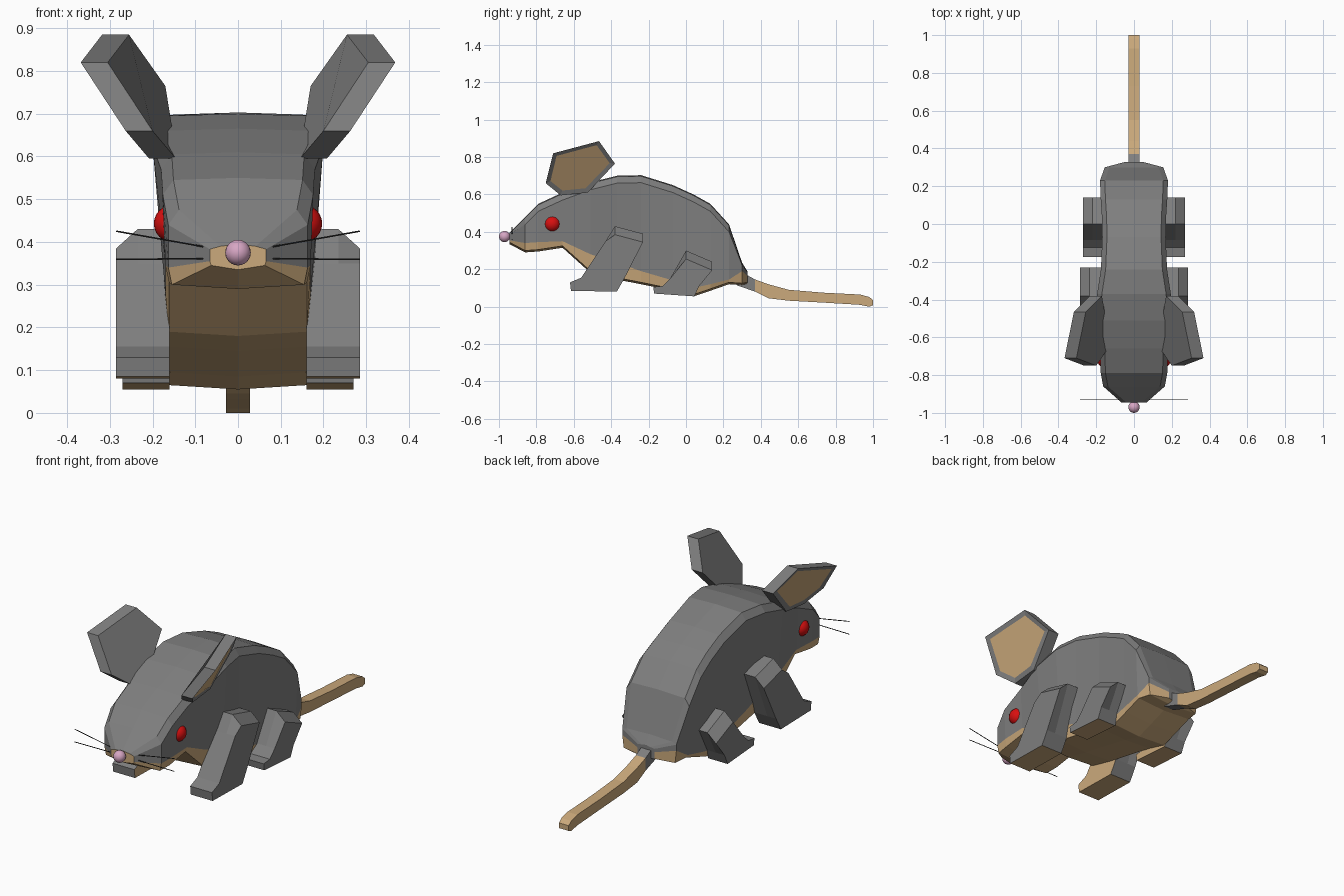
import bpy
import bmesh
from mathutils import Vector

default_cube = bpy.data.objects.get("Cube")
if default_cube:
    bpy.data.objects.remove(default_cube, do_unlink=True)


def make_material(name, colour):
    material = bpy.data.materials.new(name)
    material.use_nodes = True
    material.diffuse_color = (*colour, 1)
    shader = material.node_tree.nodes["Principled BSDF"]
    shader.inputs["Base Color"].default_value = (*colour, 1)
    shader.inputs["Roughness"].default_value = 0.8
    return material


GREY = make_material("grey_fur", (0.21, 0.21, 0.21))
TAN = make_material("tan_skin", (0.6, 0.4, 0.2))
RED = make_material("red_eye", (0.69, 0.005, 0.005))
PINK = make_material("pink_nose", (0.68, 0.38, 0.55))
BLACK = make_material("dark_whisker", (0.03, 0.03, 0.03))


def finish(name, bm, materials):
    bmesh.ops.recalc_face_normals(bm, faces=bm.faces)
    mesh = bpy.data.meshes.new(name)
    bm.to_mesh(mesh)
    bm.free()
    for material in materials:
        mesh.materials.append(material)
    obj = bpy.data.objects.new(name, mesh)
    bpy.context.collection.objects.link(obj)
    return obj


def loft(rings, paint):
    """Skin matching rings and cap both ends; paint(segment, side) gives the material index."""
    bm = bmesh.new()
    loops = [[bm.verts.new(point) for point in ring] for ring in rings]
    count = len(rings[0])
    for segment, (a, b) in enumerate(zip(loops, loops[1:])):
        for side in range(count):
            after = (side + 1) % count
            face = bm.faces.new((a[side], a[after], b[after], b[side]))
            face.material_index = paint(segment, side)
    for loop, label in ((loops[0], "start"), (loops[-1], "end")):
        bm.faces.new(loop).material_index = paint(label, None)
    return bm


def ball(name, centre, radius, material):
    bm = bmesh.new()
    bmesh.ops.create_uvsphere(bm, u_segments=20, v_segments=12, radius=radius)
    bmesh.ops.translate(bm, verts=bm.verts, vec=centre)
    for face in bm.faces:
        face.smooth = True
    return finish(name, bm, [material])


# Body and head: y, half width, top, lower flank edge, belly
def body_ring(y, width, top, flank, belly):
    low = min(width, 0.17)
    shoulder = min(0.04, (top - flank) * 0.3)
    half = [(0, top), (width - 0.025, top - 0.005), (width, top - shoulder),
            (low, flank), (low * 0.95, belly + 0.01), (0, belly)]
    outline = half + [(-x, z) for x, z in half[-2:0:-1]]
    return [(x, y, z) for x, z in outline]


stations = [
    (-0.945, 0.066, 0.395, 0.355, 0.335),
    (-0.86, 0.163, 0.48, 0.34, 0.29),
    (-0.79, 0.176, 0.55, 0.345, 0.295),
    (-0.66, 0.18, 0.61, 0.35, 0.315),
    (-0.51, 0.2, 0.665, 0.28, 0.18),
    (-0.37, 0.195, 0.7, 0.235, 0.145),
    (-0.24, 0.175, 0.703, 0.19, 0.12),
    (-0.07, 0.168, 0.65, 0.14, 0.085),
    (0.04, 0.17, 0.6, 0.1, 0.055),
    (0.13, 0.176, 0.55, 0.12, 0.085),
    (0.23, 0.18, 0.44, 0.145, 0.12),
    (0.3, 0.155, 0.235, 0.19, 0.115),
    (0.328, 0.05, 0.19, 0.165, 0.12),
]


def paint_body(segment, side):
    return int(segment == "start" or side in (3, 4, 5, 6))


finish("body", loft([body_ring(*s) for s in stations], paint_body), [GREY, TAN])

# Tail: y, top, bottom; the root is furred
tail_path = [(0.27, 0.2, 0.115), (0.37, 0.145, 0.08), (0.44, 0.12, 0.045),
             (0.55, 0.09, 0.032), (0.73, 0.075, 0.022), (0.93, 0.065, 0.01),
             (0.98, 0.052, 0), (1, 0.035, 0.008)]
tail_rings = [[(x, y, z) for x, z in ((-0.028, top), (0.028, top), (0.028, low), (-0.028, low))]
              for y, top, low in tail_path]
finish("tail", loft(tail_rings, lambda segment, side: int(segment != 0)), [GREY, TAN])

# Leg outlines (y, z): hip, hip back, heel, sole back, sole front, toe, instep, knee
front_leg = [(-0.38, 0.43), (-0.23, 0.39), (-0.33, 0.15), (-0.37, 0.08),
             (-0.615, 0.085), (-0.62, 0.13), (-0.56, 0.155), (-0.43, 0.35)]
hind_leg = [(0, 0.3), (0.14, 0.24), (0.07, 0.11), (0.045, 0.055),
            (-0.17, 0.07), (-0.175, 0.105), (-0.125, 0.11), (-0.085, 0.15)]


def leg(name, outline, outer, sign):
    # the outer top edge is chamfered
    sloped = [(y, z - 0.045 if i < 2 else z) for i, (y, z) in enumerate(outline)]
    layers = ((0.16, outline), (outer - 0.05, outline), (outer, sloped))
    rings = [[(sign * x, y, z) for y, z in points] for x, points in layers]
    finish(name, loft(rings, lambda segment, side: int(segment == "start" or side == 3)),
           [GREY, TAN])


# Ears: inner face corners, thickened outward, with an inset skin panel outside
ear_corners = [(0.145, -0.67, 0.595), (0.2, -0.75, 0.66), (0.305, -0.71, 0.82),
               (0.255, -0.465, 0.885), (0.17, -0.38, 0.765), (0.145, -0.525, 0.61)]


def ear(name, sign):
    rings = [[(sign * (x + depth), y, z) for x, y, z in ear_corners] for depth in (0, 0.063)]
    bm = loft(rings, lambda segment, side: int(segment == "end"))
    bmesh.ops.recalc_face_normals(bm, faces=bm.faces)
    panel = [face for face in bm.faces if face.material_index == 1]
    rim = bmesh.ops.inset_individual(bm, faces=panel, thickness=0.028, depth=-0.004)
    for face in rim["faces"]:
        if face not in panel:
            face.material_index = 0
    finish(name, bm, [GREY, TAN])


def whisker(name, start, end):
    start, end = Vector(start), Vector(end)
    bm = bmesh.new()
    bmesh.ops.create_cone(bm, segments=5, radius1=0.002, radius2=0.002,
                          depth=(end - start).length, cap_ends=True)
    turn = (end - start).to_track_quat("Z", "Y").to_matrix()
    bmesh.ops.rotate(bm, verts=bm.verts, matrix=turn)
    bmesh.ops.translate(bm, verts=bm.verts, vec=(start + end) / 2)
    finish(name, bm, [BLACK])


# Paired parts
for label, sign in (("left", 1), ("right", -1)):
    leg("front_leg_" + label, front_leg, 0.285, sign)
    leg("hind_leg_" + label, hind_leg, 0.27, sign)
    ear("ear_" + label, sign)
    ball("eye_" + label, (sign * 0.153, -0.715, 0.443), 0.044, RED)
    for level, low, high in (("upper", 0.385, 0.425), ("lower", 0.361, 0.359)):
        whisker(level + "_whisker_" + label,
                (sign * 0.06, -0.93, low), (sign * 0.285, -0.93, high))

# Nose
ball("nose", (0, -0.97, 0.375), 0.03, PINK)
